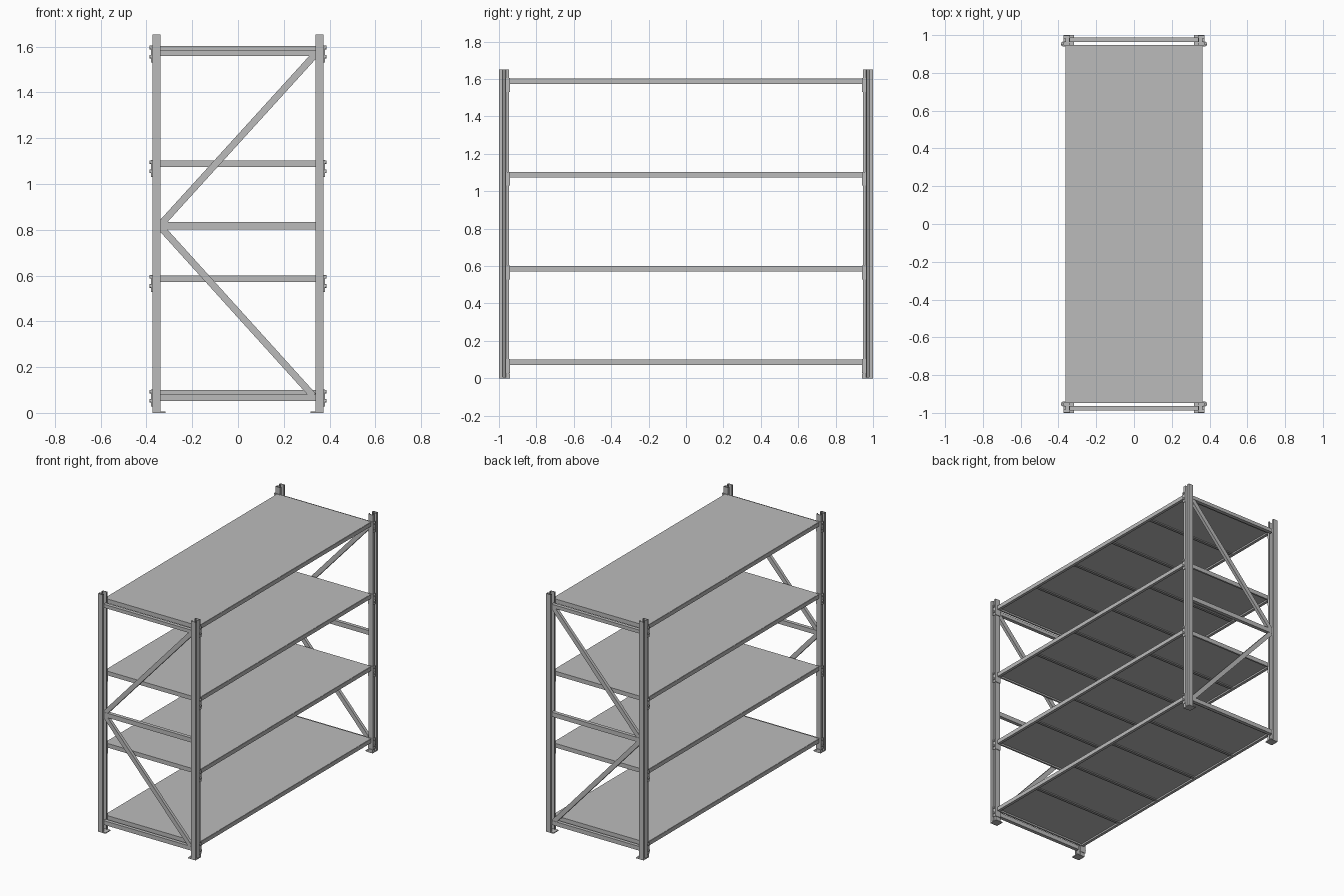
import bpy
import bmesh
from math import atan2, hypot, pi
from mathutils import Matrix, Vector

cube = bpy.data.objects.get("Cube")
if cube:
    bpy.data.objects.remove(cube, do_unlink=True)

steel = bpy.data.materials.new("grey steel")
steel.use_nodes = True
GREY = (0.5, 0.5, 0.5, 1)
steel.diffuse_color = GREY
steel.node_tree.nodes["Principled BSDF"].inputs["Base Color"].default_value = GREY

SIDES = (-1, 1)
HEIGHT = 1.652
LEVELS = [0.1 + 0.501 * i for i in range(4)]
POST_Y = 0.9725
BRACE_Y = 0.975


def finish(name, bm):
    bmesh.ops.recalc_face_normals(bm, faces=bm.faces)
    mesh = bpy.data.meshes.new(name)
    bm.to_mesh(mesh)
    bm.free()
    mesh.materials.append(steel)
    obj = bpy.data.objects.new(name, mesh)
    bpy.context.collection.objects.link(obj)
    return obj


def add_box(bm, xs, ys, zs):
    """Box spanning three (low, high) ranges, given in either order."""
    spans = (xs, ys, zs)
    centre = Vector([(a + b) / 2 for a, b in spans])
    size = Vector([abs(b - a) for a, b in spans])
    bmesh.ops.create_cube(bm, size=1, matrix=Matrix.LocRotScale(centre, None, size))


def add_strut(bm, start, end, y, width, depth):
    """Bar between two (x, z) points in an end frame."""
    dx, dz = end[0] - start[0], end[1] - start[1]
    centre = Vector(((start[0] + end[0]) / 2, y, (start[1] + end[1]) / 2))
    turn = Matrix.Rotation(-atan2(dz, dx), 4, "Y")
    size = Matrix.Diagonal((hypot(dx, dz), depth, width, 1))
    bmesh.ops.create_cube(bm, size=1, matrix=Matrix.Translation(centre) @ turn @ size)


# Uprights: open channel section with a grooved outer face
half_section = [(0.014, 0.340), (0.0255, 0.340), (0.0255, 0.3725),
                (0.010, 0.3725), (0.007, 0.362)]
section = half_section + [(-y, x) for y, x in reversed(half_section)]

for sx in SIDES:
    for sy in SIDES:
        tag = ("left" if sx > 0 else "right") + ("_back" if sy > 0 else "_front")
        bm = bmesh.new()
        rings = [[bm.verts.new((sx * x, sy * POST_Y + y, z)) for y, x in section]
                 for z in (0.003, HEIGHT)]
        for i in range(len(section) - 1):
            bm.faces.new((rings[0][i], rings[0][i + 1], rings[1][i + 1], rings[1][i]))
        post = finish("upright_" + tag, bm)
        wall = post.modifiers.new("wall", "SOLIDIFY")
        wall.thickness = 0.004
        wall.offset = 0

        # Foot plate with a small upturned tab
        bm = bmesh.new()
        add_box(bm, (sx * 0.317, sx * 0.374), (sy * 0.945, sy), (0, 0.006))
        add_box(bm, (sx * 0.338, sx * 0.374), (sy * 0.942, sy * 0.946), (0, 0.025))
        finish("foot_" + tag, bm)

        # Angle connectors and bolts joining each beam to the upright
        bm = bmesh.new()
        for top in LEVELS:
            zs = (top - 0.072, top + 0.002)
            add_box(bm, (sx * 0.3745, sx * 0.379), (sy * 0.941, sy * 0.966), zs)
            add_box(bm, (sx * 0.338, sx * 0.379), (sy * 0.941, sy * 0.945), zs)
            for drop in (0.007, 0.047):
                spot = Matrix.Translation((sx * 0.382, sy * 0.953, top - drop))
                bmesh.ops.create_cone(bm, cap_ends=True, segments=12, radius1=0.008,
                                      radius2=0.008, depth=0.008,
                                      matrix=spot @ Matrix.Rotation(pi / 2, 4, "Y"))
        finish("connectors_" + tag, bm)

# End frames: three rails and two diagonals, the same at both ends
for sy in SIDES:
    bm = bmesh.new()
    y = sy * BRACE_Y
    for low, high in ((0.052, 0.081), (0.802, 0.833), (1.558, 1.582)):
        add_box(bm, (-0.341, 0.341), (y - 0.0125, y + 0.0125), (low, high))
    add_strut(bm, (-0.334, 0.827), (0.334, 1.562), y, 0.03, 0.022)
    add_strut(bm, (-0.334, 0.807), (0.328, 0.075), y, 0.03, 0.022)
    finish("end_bracing_" + ("back" if sy > 0 else "front"), bm)

# Shelves: side beams and a deck of five panels with seam ribs beneath
for number, top in enumerate(LEVELS, 1):
    bm = bmesh.new()
    for sx in SIDES:
        add_box(bm, (sx * 0.343, sx * 0.363), (-0.943, 0.943), (top - 0.029, top - 0.002))
    finish(f"shelf_beams_{number}", bm)

    bm = bmesh.new()
    add_box(bm, (-0.361, 0.361), (-0.947, 0.947), (top - 0.018, top))
    for sy in SIDES:
        add_box(bm, (-0.343, 0.343), (sy * 0.935, sy * 0.947), (top - 0.029, top - 0.017))
    for seam in range(1, 5):
        y = -0.947 + seam * 1.894 / 5
        for side in SIDES:
            add_box(bm, (-0.343, 0.343), (y + side * 0.002, y + side * 0.012),
                    (top - 0.024, top - 0.017))
    finish(f"shelf_deck_{number}", bm)
